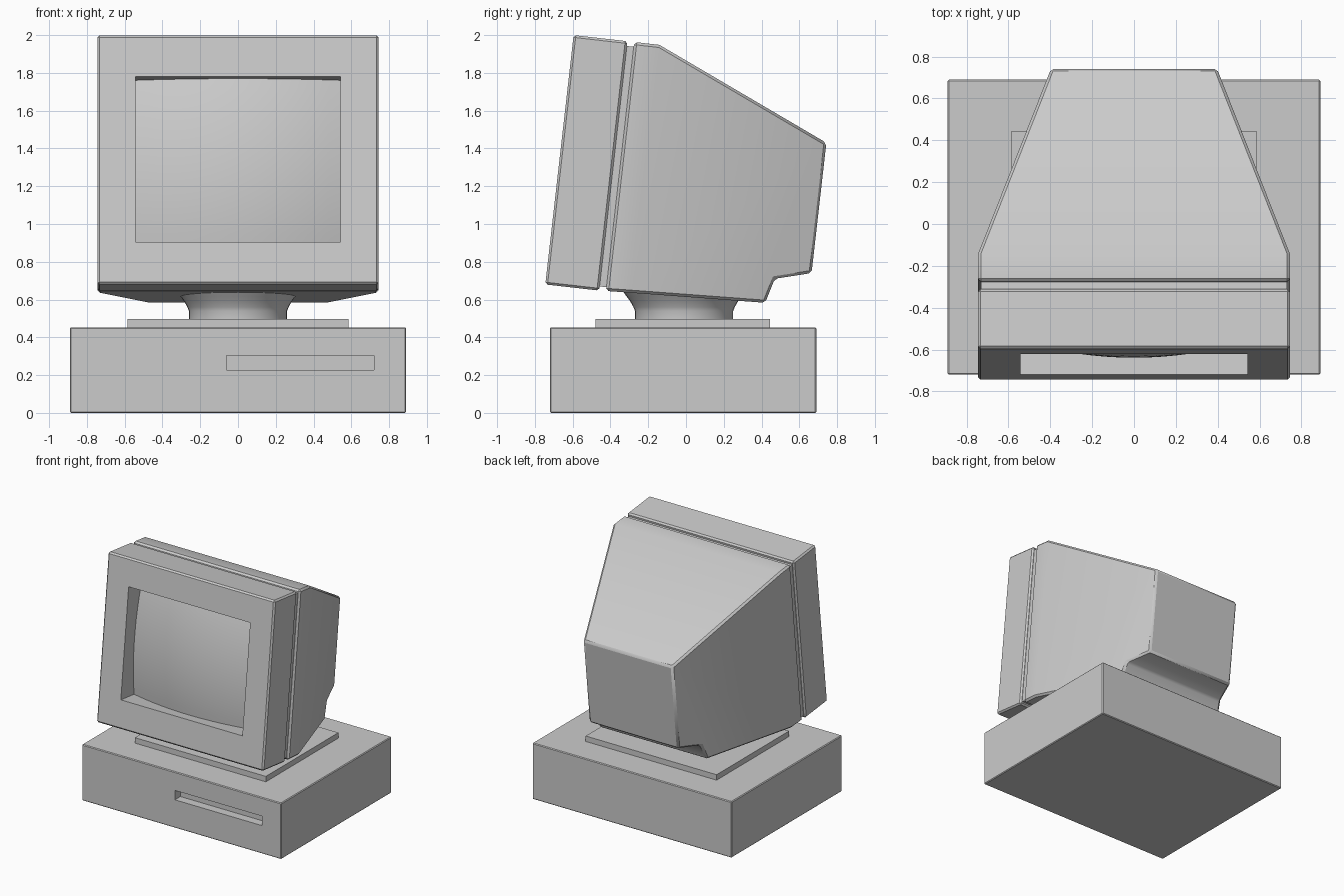
import bpy, bmesh, math
from mathutils import Matrix, Vector

if "Cube" in bpy.data.objects:
    bpy.data.objects.remove(bpy.data.objects["Cube"])

# Monitor parts are modelled upright (y = depth from the face, z = height) and tilted back
TILT = Matrix.Translation((0, -0.745, 0.68)) @ Matrix.Rotation(-math.atan2(0.15, 1.32), 4, 'X')


def finish(bm, name, matrix=None, smooth=False):
    if matrix:
        bm.transform(matrix)
    mesh = bpy.data.meshes.new(name)
    bm.to_mesh(mesh)
    bm.free()
    obj = bpy.data.objects.new(name, mesh)
    bpy.context.collection.objects.link(obj)
    if smooth:
        bpy.ops.object.select_all(action='DESELECT')
        obj.select_set(True)
        bpy.context.view_layer.objects.active = obj
        bpy.ops.object.shade_smooth_by_angle(angle=math.radians(30))
    return obj


def box(name, lo, hi, bevel=0.0, recess=None, open_back=False, matrix=None):
    """Box with bevelled edges and an optional recess (x0, x1, z0, z1, depth) in its front."""
    bm = bmesh.new()
    bmesh.ops.create_cube(bm, size=1)
    lo, hi = Vector(lo), Vector(hi)
    for v in bm.verts:
        v.co = (lo + hi) / 2 + v.co * (hi - lo)
    if bevel:
        bmesh.ops.bevel(bm, geom=bm.edges[:], offset=bevel, segments=1, affect='EDGES')
    if recess:
        x0, x1, z0, z1, depth = recess
        bm.normal_update()
        front = min(bm.faces, key=lambda f: f.normal.y)
        mid = front.calc_center_median()
        bmesh.ops.inset_individual(bm, faces=[front], thickness=0.05)
        for v in front.verts:
            v.co.x = x0 if v.co.x < mid.x else x1
            v.co.z = z0 if v.co.z < mid.z else z1
        inner = bmesh.ops.extrude_discrete_faces(bm, faces=[front])['faces'][0]
        for v in inner.verts:
            v.co.y += depth
        if open_back:
            bmesh.ops.delete(bm, geom=[inner], context='FACES_ONLY')
    return finish(bm, name, matrix)


# Computer case with drive slot, and the plate on top
box("computer_case", (-0.89, -0.72, 0), (0.89, 0.69, 0.453), 0.006,
    recess=(-0.06, 0.72, 0.227, 0.303, 0.07))
box("stand_plate", (-0.585, -0.48, 0.45), (0.585, 0.445, 0.497))

# Swivel neck, lathed
bm = bmesh.new()
profile = [(0.26, 0.49), (0.26, 0.54), (0.268, 0.56), (0.285, 0.59), (0.305, 0.617), (0.325, 0.645)]
rows = [[bm.verts.new((r * math.cos(a), r * math.sin(a) - 0.01, z))
         for a in (math.tau * i / 40 for i in range(40))] for r, z in profile]
for low, high in zip(rows, rows[1:]):
    for i in range(40):
        j = (i + 1) % 40
        bm.faces.new((low[i], low[j], high[j], high[i]))
finish(bm, "swivel_neck", smooth=True)

# Monitor bezel with screen opening, and the groove behind it
box("monitor_bezel", (-0.745, 0, 0), (0.745, 0.287, 1.3285), 0.012,
    recess=(-0.543, 0.543, 0.226, 1.107, 0.18), open_back=True, matrix=TILT)
box("bezel_groove", (-0.73, 0.25, 0.022), (0.73, 0.36, 1.303), matrix=TILT)

# Bulging screen
bm = bmesh.new()
bmesh.ops.create_grid(bm, x_segments=16, y_segments=16, size=1)
for v in bm.verts:
    a, b = v.co.x, v.co.y
    v.co = (0.543 * a, 0.045 + 0.08 * a * a + 0.045 * b * b, 0.6665 + 0.4405 * b)
for f in bm.faces:
    f.normal_update()
    if f.normal.y > 0:
        f.normal_flip()
finish(bm, "screen", TILT, smooth=True)

# Rear housing: side profile whose width tapers towards the back
TAPER = 0.458
side = [(0.323, 1.3285), (TAPER, 1.3285), (1.394, 0.913), (1.394, 0.219),
        (1.204, 0.167), (1.168, 0.035), (TAPER, 0.0075), (0.323, 0.002)]
bm = bmesh.new()
sides = [[bm.verts.new((s * (0.745 - 0.372 * max(0, u - TAPER)), u, v)) for u, v in side]
         for s in (-1, 1)]
n = len(side)
for i in range(n):
    j = (i + 1) % n
    bm.faces.new((sides[0][i], sides[0][j], sides[1][j], sides[1][i]))
for ring in sides:
    bm.faces.new((ring[0], ring[1], ring[6], ring[7]))
    bm.faces.new(ring[1:7])
bmesh.ops.recalc_face_normals(bm, faces=bm.faces[:])
sharp = [e for e in bm.edges if e.calc_face_angle() > 0.5]
bmesh.ops.bevel(bm, geom=sharp, offset=0.014, segments=1, affect='EDGES')
finish(bm, "rear_housing", TILT, smooth=True)
